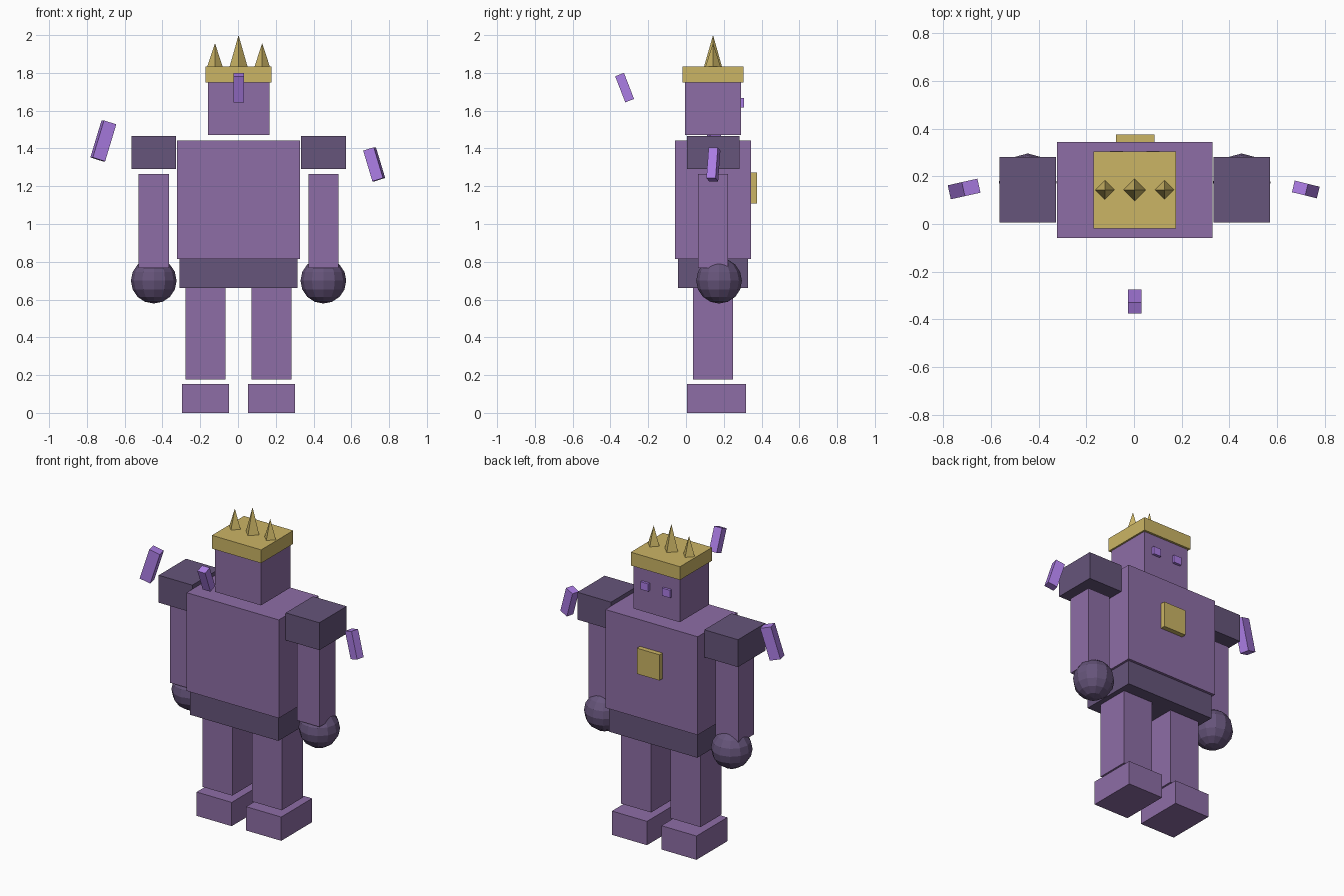
import bpy
from mathutils import Vector

if "Cube" in bpy.data.objects:
    bpy.data.objects.remove(bpy.data.objects["Cube"])

CX, CY = 0.003, 0.143          # body centre line


def material(name, rgb):
    m = bpy.data.materials.new(name)
    m.diffuse_color = (*rgb, 1)
    m.use_nodes = True
    m.node_tree.nodes["Principled BSDF"].inputs["Base Color"].default_value = m.diffuse_color
    return m


PURPLE = material("purple", (0.27, 0.155, 0.38))
DARK = material("dark_purple", (0.133, 0.09, 0.197))
GOLD = material("gold", (0.60, 0.46, 0.13))
GLOW = material("bright_purple", (0.41, 0.205, 0.78))


def finish(name, mat):
    ob = bpy.context.object
    ob.name = name
    ob.data.materials.append(mat)
    return ob


def box(name, centre, size, mat, rot=(0, 0, 0)):
    bpy.ops.mesh.primitive_cube_add(size=1, location=centre, rotation=rot)
    ob = finish(name, mat)
    ob.scale = size
    return ob


def block(name, x, width, y0, y1, z0, z1, mat):
    """Upright box: x offset from the body centre, then y and z ranges."""
    return box(name, (CX + x, (y0 + y1) / 2, (z0 + z1) / 2),
               (width, y1 - y0, z1 - z0), mat)


# Trunk and head
block("torso", 0, 0.652, -0.058, 0.344, 0.815, 1.443, PURPLE)
block("waist", 0, 0.625, -0.042, 0.328, 0.66, 0.815, DARK)
block("head", 0, 0.326, -0.005, 0.291, 1.472, 1.75, PURPLE)
block("chest_plate", 0.002, 0.16, 0.34, 0.375, 1.109, 1.273, GOLD)

# Crown band with three four-sided spikes
block("crown_band", 0, 0.348, -0.019, 0.305, 1.75, 1.835, GOLD)
for x, radius, tip in ((-0.125, 0.04, 1.957), (0, 0.047, 2.0), (0.125, 0.04, 1.957)):
    bpy.ops.mesh.primitive_cone_add(vertices=4, radius1=radius, radius2=0, depth=tip - 1.835,
                                    location=(CX + x, CY, (tip + 1.835) / 2))
    finish("crown_spike", GOLD)

# Paired parts
for side, s in (("left", -1), ("right", 1)):
    block(side + "_eye", s * 0.077, 0.055, 0.285, 0.307, 1.617, 1.666, GLOW)
    block(side + "_shoulder", s * 0.449, 0.238, 0.006, 0.282, 1.29, 1.465, DARK)
    block(side + "_arm", s * 0.449, 0.16, 0.063, 0.223, 0.767, 1.265, PURPLE)
    block(side + "_leg", s * 0.175, 0.211, 0.037, 0.249, 0.178, 0.66, PURPLE)
    block(side + "_foot", s * 0.175, 0.248, 0.005, 0.317, 0, 0.152, PURPLE)
    bpy.ops.mesh.primitive_uv_sphere_add(segments=12, ring_count=8, radius=0.121,
                                         location=(CX + s * 0.449, 0.175, 0.70))
    finish(side + "_fist", DARK)

# Floating shards
box("left_shard", (-0.713, 0.147, 1.44), (0.07, 0.06, 0.205), GLOW, (0, 0.3, 0.22))
box("right_shard", (0.721, 0.145, 1.316), (0.06, 0.05, 0.17), GLOW, (0, -0.3, -0.24))
box("rear_shard", (CX, -0.325, 1.722), (0.055, 0.05, 0.148), GLOW, (0.37, 0, 0))
